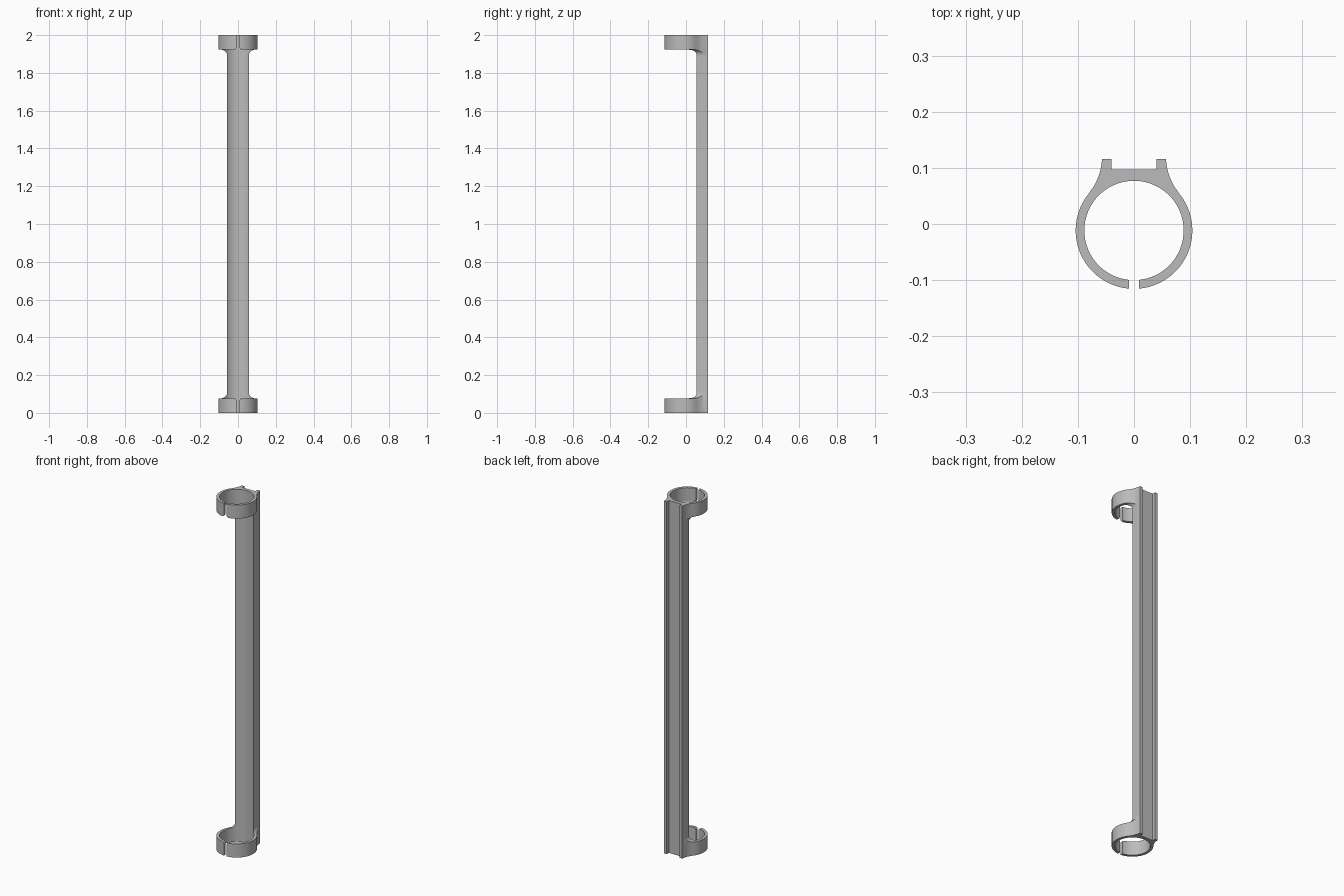
import bpy
import bmesh
from math import sin, cos, radians, asin, degrees

cube = bpy.data.objects.get("Cube")
if cube:
    bpy.data.objects.remove(cube, do_unlink=True)

HEIGHT = 2.0
CY, R_OUT, R_IN = -0.0115, 0.104, 0.0885   # clip ring
BACK = 0.1155                              # rear face of the rail
TAB_IN, TAB_OUT, FLOOR = 0.04, 0.057, 0.097
CLIP = 0.077                               # height of each clip
GAP = 0.0085                               # half width of the clip opening

grey = bpy.data.materials.new("light grey")
grey.use_nodes = True
colour = (0.5, 0.5, 0.5, 1)
grey.diffuse_color = colour
grey.node_tree.nodes["Principled BSDF"].inputs["Base Color"].default_value = colour


def arc(cx, cy, r, start, end, n):
    """Points on an arc, angles in degrees."""
    return [(cx + r * cos(radians(start + (end - start) * i / n)),
             cy + r * sin(radians(start + (end - start) * i / n)))
            for i in range(n + 1)]


def prism(name, outline, place, vector):
    """Extrude a flat outline along a vector."""
    bm = bmesh.new()
    face = bm.faces.new([bm.verts.new(place(a, b)) for a, b in outline])
    new = bmesh.ops.extrude_face_region(bm, geom=[face])["geom"]
    moved = [v for v in new if isinstance(v, bmesh.types.BMVert)]
    bmesh.ops.translate(bm, vec=vector, verts=moved)
    bmesh.ops.recalc_face_normals(bm, faces=bm.faces)
    mesh = bpy.data.meshes.new(name)
    bm.to_mesh(mesh)
    bm.free()
    mesh.materials.append(grey)
    obj = bpy.data.objects.new(name, mesh)
    bpy.context.collection.objects.link(obj)
    return obj


def mirrored(half):
    """Close a right-hand outline with its mirror image."""
    return half + [(-x, y) for x, y in reversed(half) if abs(x) > 1e-5]


# Cross-section: rear channel, flared sides and split ring
slit = degrees(asin(GAP * 0.5 / R_OUT))
half = [(0, FLOOR), (TAB_IN, FLOOR), (TAB_IN, BACK), (TAB_OUT, BACK),
        (0.0578, 0.107), (0.0597, 0.097), (0.0625, 0.087),
        (0.0665, 0.077), (0.0715, 0.0675), (0.0765, 0.0602)]
half += arc(0, CY, R_OUT, 39, -90 + slit, 40)
half += arc(0, CY, R_IN, -90 + slit, 90, 52)
half[-1] = (0, CY + R_IN)
half = half[1:-1]
rail = prism("channel_rail_with_clips", mirrored(half),
             lambda x, y: (x, y, 0), (0, 0, HEIGHT))

# Side cutters: leave the narrow rail, with fillets under the clips
cutters = []
fillet = 0.033
for side in (-1, 1):
    cx = TAB_OUT + fillet
    outline = [(0.2, CLIP)] + arc(cx, CLIP + fillet, fillet, 270, 180, 10)
    outline += [(x, HEIGHT - z) for x, z in reversed(outline)]
    cutters.append(prism("side_cutter", [(x * side, z) for x, z in outline],
                         lambda x, z: (x, -0.2, z), (0, 0.4, 0)))

# Front cutter: clears the middle and opens the rounded clip gap
rnd = 0.012
low = [(GAP, -0.1)] + arc(GAP + rnd, CLIP - rnd, rnd, 180, 90, 6) + [(0.2, CLIP)]
right_side = low + [(x, HEIGHT - z) for x, z in reversed(low)]
cutters.append(prism("front_cutter", mirrored(right_side),
                     lambda x, z: (x, -0.2, z), (0, 0.2, 0)))

# Apply the cuts and drop the cutters
bpy.context.view_layer.objects.active = rail
for cutter in cutters:
    cutter.hide_render = True
    mod = rail.modifiers.new("cut", "BOOLEAN")
    mod.operation = "DIFFERENCE"
    mod.solver = "EXACT"
    mod.object = cutter
    bpy.ops.object.modifier_apply(modifier=mod.name)
    bpy.data.objects.remove(cutter, do_unlink=True)

bpy.ops.object.select_all(action="DESELECT")
rail.select_set(True)
bpy.ops.object.shade_smooth_by_angle(angle=radians(30))
